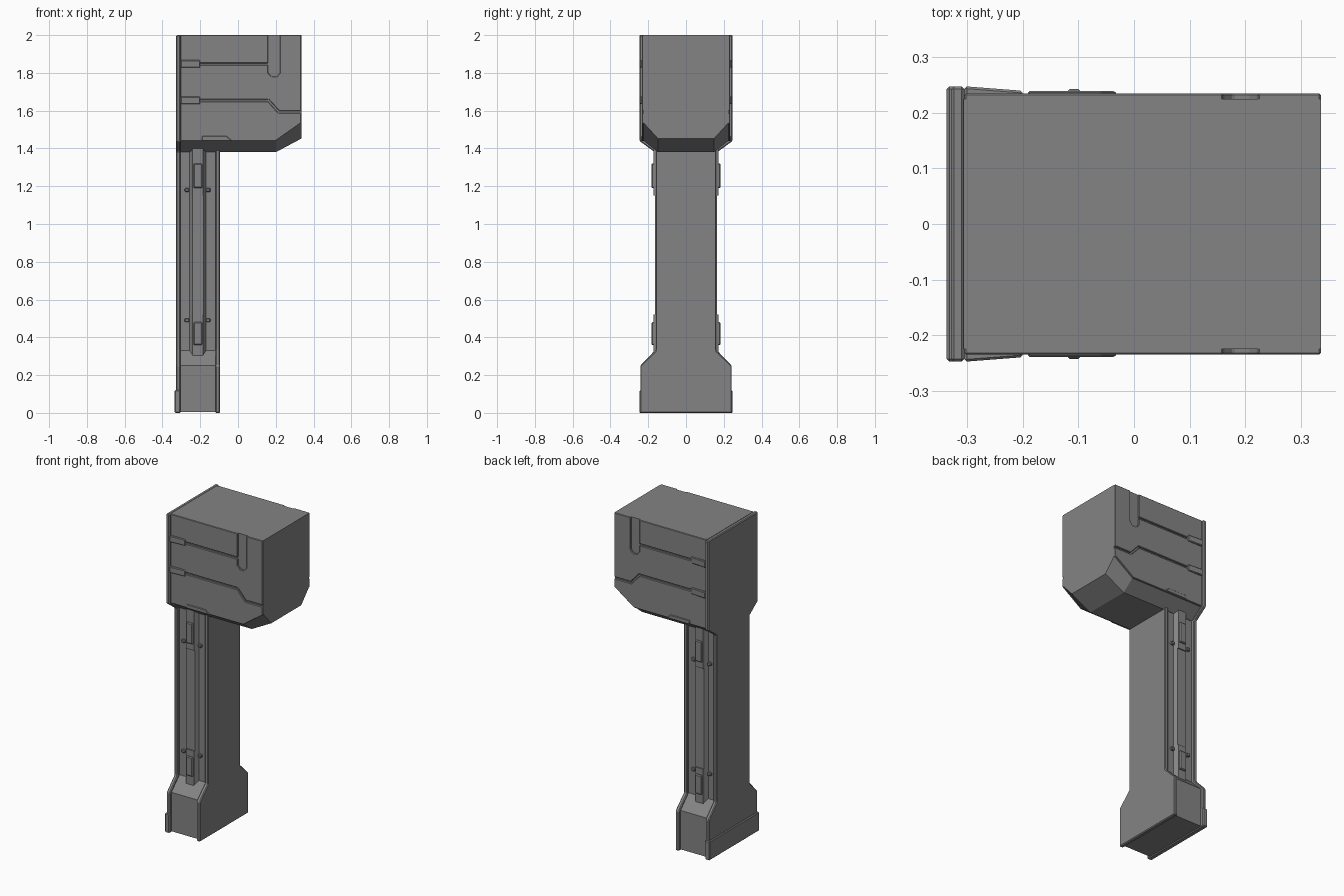
import bpy, bmesh
from mathutils import Vector

if "Cube" in bpy.data.objects:
    bpy.data.objects.remove(bpy.data.objects["Cube"])

grey = bpy.data.materials.new("dark grey metal")
grey.use_nodes = True
grey.diffuse_color = (0.23, 0.23, 0.23, 1)
grey.node_tree.nodes["Principled BSDF"].inputs["Base Color"].default_value = (0.23, 0.23, 0.23, 1)


def loft(name, rings, bevel=0):
    """Join matching closed rings of points and cap both ends."""
    bm = bmesh.new()
    loops = [[bm.verts.new(p) for p in ring] for ring in rings]
    n = len(loops[0])
    for a, b in zip(loops, loops[1:]):
        for i in range(n):
            bm.faces.new((a[i], a[(i + 1) % n], b[(i + 1) % n], b[i]))
    bm.faces.new(loops[0])
    bm.faces.new(loops[-1])
    bmesh.ops.recalc_face_normals(bm, faces=bm.faces)
    mesh = bpy.data.meshes.new(name)
    bm.to_mesh(mesh)
    bm.free()
    mesh.materials.append(grey)
    obj = bpy.data.objects.new(name, mesh)
    bpy.context.collection.objects.link(obj)
    if bevel:
        mod = obj.modifiers.new("Bevel", "BEVEL")
        mod.width = bevel
        mod.segments = 1
        mod.limit_method = 'ANGLE'
    return obj


def across(name, half, x0, x1, bevel=0):
    """Symmetric y-z outline, given as its +y half, extruded along x."""
    outline = half + [(-y, z) for y, z in reversed(half)]
    return loft(name, [[(x, y, z) for y, z in outline] for x in (x0, x1)], bevel)


def side_plates(name, outline, y0, y1, bevel=0, inset=0):
    """x-z outline raised from y0 to y1 on both sides of the model."""
    cx = sum(p[0] for p in outline) / len(outline)
    for s, label in ((1, "back"), (-1, "front")):
        base = [(x, s * y0, z) for x, z in outline]
        top = [(x - (inset if x > cx else -inset), s * y1, z) for x, z in outline]
        loft(name + "_" + label, [base, top], bevel)


def rect(x0, x1, z0, z1):
    return [(x0, z0), (x1, z0), (x1, z1), (x0, z1)]


# Column: recessed core between two flared end plates
foot = lambda w, s, z: [(w, z), (w, 0.25), (s, 0.33)]
across("column_core", foot(0.225, 0.145, 0.006) + [(0.145, 1.4)], -0.31, -0.115)
across("column_front_plate", foot(0.242, 0.16, 0) + [(0.16, 1.4)], -0.12, -0.095, 0.005)
across("spine_plate", foot(0.242, 0.165, 0) + [(0.165, 1.38), (0.247, 1.44), (0.247, 2)],
       -0.328, -0.304, 0.005)
across("foot_band", [(0.247, 0), (0.247, 0.12)], -0.336, -0.304, 0.005)

# Side rails with end brackets and pins
side_plates("rail", rect(-0.26, -0.165, 0.27, 1.4), 0.14, 0.165, inset=0.018)
for z0, z1, p0, p1 in ((0.27, 0.52, 0.37, 0.47), (1.15, 1.4, 1.2, 1.31)):
    side_plates("rail_end", rect(-0.25, -0.176, z0, z1), 0.15, 0.172, inset=0.01)
    side_plates("rail_bracket", rect(-0.236, -0.188, p0 - 0.01, p1 + 0.01), 0.165, 0.183, 0.005)
for z in (0.49, 1.18):
    for x in (-0.27, -0.158):
        side_plates("rail_pin", rect(x - 0.012, x + 0.012, z - 0.01, z + 0.01), 0.14, 0.16, 0.004)

# Head core with a chamfered underside that rises toward the nose
def head_ring(x, low, side):
    half = [(0.148, low), (0.224, side), (0.224, 2)]
    return [(x, y, z) for y, z in half + [(-y, z) for y, z in reversed(half)]]


loft("head_core", [head_ring(-0.306, 1.38, 1.44), head_ring(0.2, 1.38, 1.44),
                   head_ring(0.335, 1.452, 1.535)])

# Head side armour, split by seams and a pointed slot
B, F = -0.304, 0.335
slot = [(0.222, 2), (0.222, 1.8), (0.205, 1.78), (0.178, 1.78), (0.16, 1.8), (0.16, 2)]
side_plates("lower_armour", [(B, 1.44), (0.2, 1.44), (F, 1.535), (F, 1.587), (0.215, 1.587),
                             (0.158, 1.65), (B, 1.65)], 0.22, 0.234, 0.003)
side_plates("middle_armour", [(B, 1.66), (0.162, 1.66), (0.219, 1.597), (F, 1.597), (F, 2)]
            + slot[:4] + [(0.16, 1.8), (0.16, 1.841), (B, 1.841)], 0.22, 0.234, 0.003)
side_plates("upper_armour", rect(B, 0.16, 1.851, 2), 0.22, 0.234, 0.003)
side_plates("lower_lip", [(-0.19, 1.44), (-0.03, 1.44), (-0.06, 1.465), (-0.19, 1.465)],
            0.22, 0.239, 0.003)

# Tapered clips reaching from the spine plate over the seams
for z in (1.848, 1.655):
    for s in (1, -1):
        rings = [[(x, s * 0.22, z - 0.02), (x, s * y, z - 0.02), (x, s * y, z + 0.02),
                  (x, s * 0.22, z + 0.02)] for x, y in ((B, 0.247), (-0.2, 0.239))]
        loft("armour_clip", rings, 0.004)
